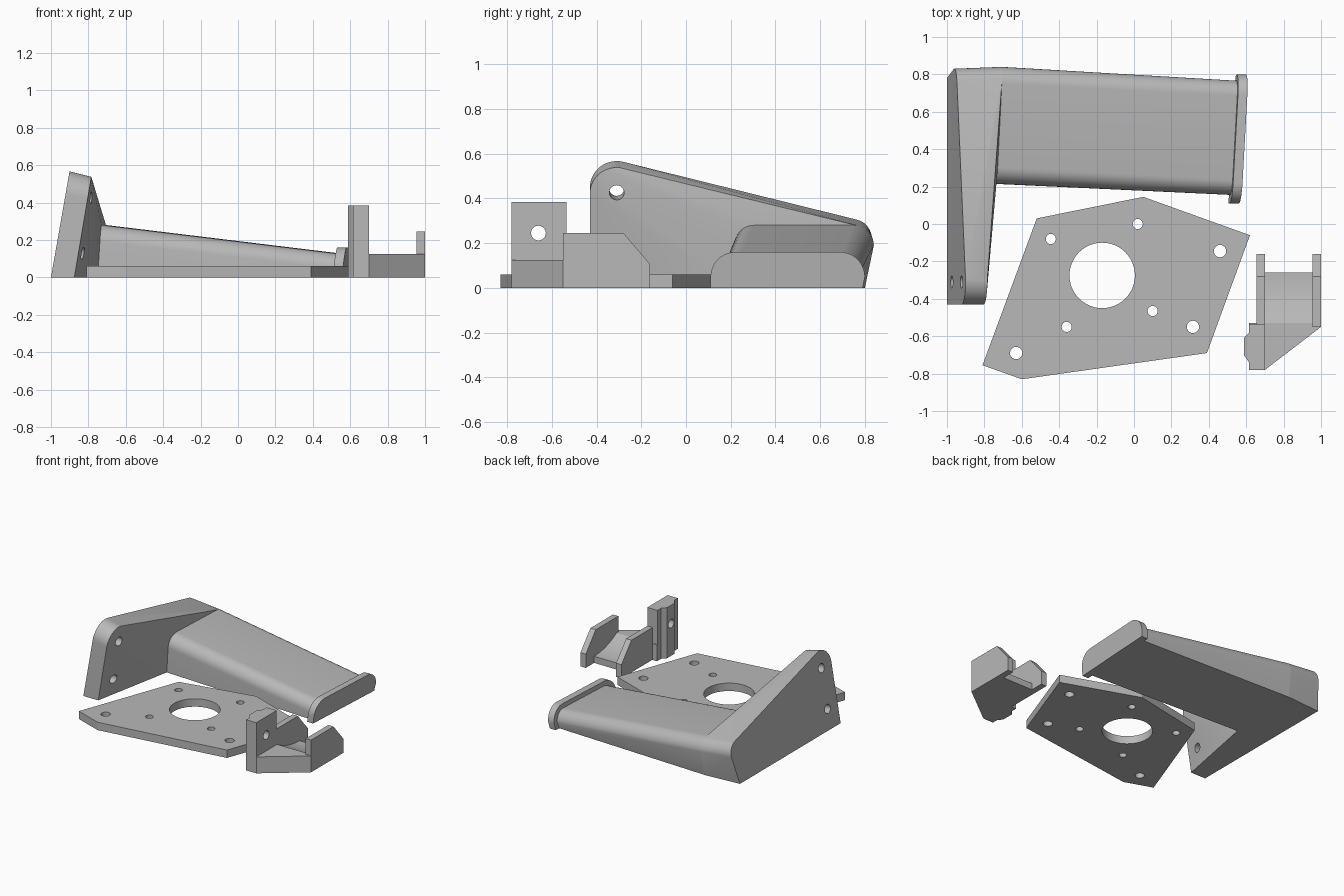
import bpy, bmesh, math
from mathutils import Vector, Matrix

cube = bpy.data.objects.get("Cube")
if cube:
    bpy.data.objects.remove(cube, do_unlink=True)

GREY = (0.48, 0.48, 0.48, 1)
grey = bpy.data.materials.new("plain_grey")
grey.use_nodes = True
grey.diffuse_color = GREY
grey.node_tree.nodes["Principled BSDF"].inputs["Base Color"].default_value = GREY


def finish(name, bm):
    """Turn a bmesh into a shaded, coloured object."""
    bmesh.ops.recalc_face_normals(bm, faces=bm.faces)
    mesh = bpy.data.meshes.new(name)
    bm.to_mesh(mesh)
    bm.free()
    mesh.materials.append(grey)
    obj = bpy.data.objects.new(name, mesh)
    bpy.context.collection.objects.link(obj)
    return obj


def loft(name, ring_a, ring_b):
    """Solid between two rings with the same number of points."""
    bm = bmesh.new()
    a = [bm.verts.new(p) for p in ring_a]
    b = [bm.verts.new(p) for p in ring_b]
    bm.faces.new(a)
    bm.faces.new(b[::-1])
    for i in range(len(a)):
        j = (i + 1) % len(a)
        bm.faces.new((a[i], a[j], b[j], b[i]))
    return finish(name, bm)


def slab(name, outline, z0, z1):
    return loft(name, [(x, y, z0) for x, y in outline], [(x, y, z1) for x, y in outline])


def side_slab(name, outline, x0, x1):
    return loft(name, [(x0, y, z) for y, z in outline], [(x1, y, z) for y, z in outline])


def drill(obj, holes, axis, length=0.6):
    """Cut round holes, given as (centre, radius), along an axis."""
    bm = bmesh.new()
    turn = Vector(axis).to_track_quat('Z', 'Y').to_matrix().to_4x4()
    for centre, r in holes:
        bmesh.ops.create_cone(bm, cap_ends=True, segments=48 if r > 0.1 else 24,
                              radius1=r, radius2=r, depth=length,
                              matrix=Matrix.Translation(centre) @ turn)
    cutter = finish("hole_cutter", bm)
    cutter.hide_render = True
    mod = obj.modifiers.new("holes", 'BOOLEAN')
    mod.operation, mod.solver, mod.object = 'DIFFERENCE', 'EXACT', cutter
    graph = bpy.context.evaluated_depsgraph_get()
    cut = bpy.data.meshes.new_from_object(obj.evaluated_get(graph))
    obj.modifiers.clear()
    obj.data = cut
    bpy.data.objects.remove(cutter, do_unlink=True)


def arc(cy, cz, r, start, end, n=10):
    """Points on an arc in the side plane, angles in degrees."""
    angles = [math.radians(start + (end - start) * i / n) for i in range(n + 1)]
    return [(cy + r * math.cos(t), cz + r * math.sin(t)) for t in angles]


def arch(y0, y1, top, r, back_foot):
    """Flat-bottomed section with rounded upper corners."""
    return ([(y0, 0)] + arc(y0 + r, top - r, r, 180, 90)
            + arc(y1 - r, top - r, r, 90, 0) + [(back_foot, 0)])


# Flat mounting plate
plate = slab("mounting_plate", [(-0.52, 0.03), (0.05, 0.145), (0.62, -0.06),
                                (0.39, -0.69), (-0.60, -0.83), (-0.81, -0.755)], 0, 0.06)
small, large = 0.027, 0.033
plate_holes = [(-0.17, -0.275, 0.175), (-0.445, -0.08, small), (0.02, 0, small),
               (0.10, -0.465, small), (-0.36, -0.55, small),
               (0.46, -0.145, large), (0.315, -0.55, large), (-0.63, -0.69, large)]
drill(plate, [((x, y, 0.03), r) for x, y, r in plate_holes], (0, 0, 1))

# Arm: rounded section tapering along its length
root = [(-0.75 + 0.05 * (y - 0.215) + 0.06 * z, y, z)
        for y, z in arch(0.215, 0.84, 0.28, 0.09, 0.80)]
tip = [(0.53 + 0.05 * (y - 0.155) + 0.12 * z, y, z)
       for y, z in arch(0.155, 0.765, 0.125, 0.08, 0.75)]
loft("arm", root, tip)

# End flange on the arm
rim = [(0.505 + 0.055 * (y - 0.11) + 0.12 * z, y, z)
       for y, z in arch(0.11, 0.80, 0.16, 0.11, 0.79)]
loft("end_flange", rim, [(x + 0.05, y, z) for x, y, z in rim])

# Leaning side bracket, thickening into the arm root
crown = arc(-0.31, 0.447, 0.12, 180, 76, 14)
heel = arc(0.745, 0.222, 0.085, 76, -10)
outer = [(-1 + 0.175 * z, y, z) for y, z in [(-0.43, 0)] + crown + heel + [(0.78, 0)]]
inner = [(-0.875 + 0.165 * z, y, z - 0.02 * min(1, z))
         for y, z in [(-0.43, 0)] + [(y, z - 0.018) for y, z in crown] + [(-0.18, 0.52)]]
bm = bmesh.new()
for p in outer + inner + root:
    bm.verts.new(p)
hull = bmesh.ops.convex_hull(bm, input=bm.verts)
spare = {v for v in hull["geom_interior"] + hull["geom_unused"]
         if isinstance(v, bmesh.types.BMVert)}
bmesh.ops.delete(bm, geom=list(spare), context='VERTS')
bmesh.ops.dissolve_limit(bm, angle_limit=0.01, verts=bm.verts, edges=bm.edges)
bracket = finish("side_bracket", bm)
drill(bracket, [((-0.87, -0.31, 0.437), 0.033), ((-0.92, -0.31, 0.14), 0.033)],
      (1, 0, -0.13))

# Small holder: base, curved floor, two cheeks
slab("holder_base", [(0.615, -0.78), (0.70, -0.78), (1, -0.55), (1, -0.53), (0.615, -0.53)],
     0, 0.125)
side_slab("holder_floor", [(-0.54, 0), (-0.54, 0.125), (-0.53, 0.125)]
          + arc(-0.26, 0.573, 0.523, 239, 270) + [(-0.26, 0)], 0.67, 0.98)
cheek = [(-0.55, 0), (-0.55, 0.245), (-0.28, 0.245), (-0.16, 0.105), (-0.16, 0)]
side_slab("outer_cheek", cheek, 0.955, 1)
side_slab("inner_cheek", cheek, 0.655, 0.70)

# Holder tower with a locating ridge
tower = slab("holder_tower", [(0.70, -0.78), (0.70, -0.535), (0.615, -0.535), (0.615, -0.58),
                              (0.587, -0.61), (0.587, -0.70), (0.615, -0.74),
                              (0.615, -0.78)], 0, 0.385)
drill(tower, [((0.65, -0.66, 0.245), 0.033)], (1, 0, 0))

# Smooth the rounded parts, keeping corners crisp
bpy.ops.object.select_all(action='DESELECT')
for obj in (plate, bracket, tower, bpy.data.objects["arm"],
            bpy.data.objects["end_flange"], bpy.data.objects["holder_floor"]):
    obj.select_set(True)
    bpy.context.view_layer.objects.active = obj
bpy.ops.object.shade_smooth_by_angle(angle=math.radians(20))
